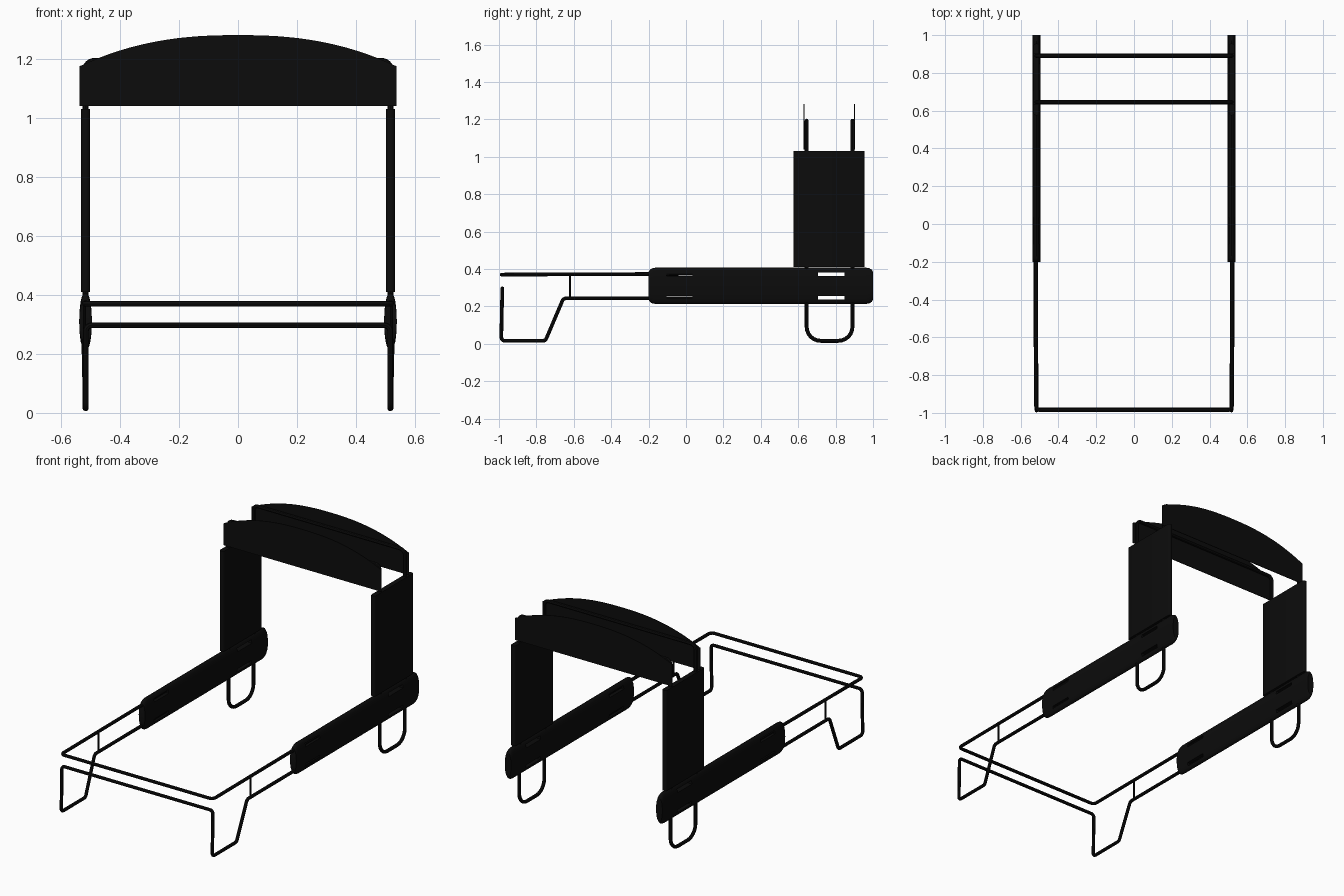
import bpy, bmesh, math
from mathutils import Vector

cube = bpy.data.objects.get("Cube")
if cube:
    bpy.data.objects.remove(cube, do_unlink=True)

black = bpy.data.materials.new("matte black")
black.use_nodes = True
black.diffuse_color = (0.0035, 0.0035, 0.0035, 1)
bsdf = next(n for n in black.node_tree.nodes if n.type == 'BSDF_PRINCIPLED')
bsdf.inputs["Base Color"].default_value = (0.0035, 0.0035, 0.0035, 1)
bsdf.inputs["Roughness"].default_value = 0.8

SIDE = 0.517  # x of the side frames


def activate(ob):
    bpy.ops.object.select_all(action='DESELECT')
    ob.select_set(True)
    bpy.context.view_layer.objects.active = ob


def add_mesh(name, bm, smooth=True):
    bmesh.ops.recalc_face_normals(bm, faces=bm.faces)
    me = bpy.data.meshes.new(name)
    bm.to_mesh(me)
    bm.free()
    me.materials.append(black)
    ob = bpy.data.objects.new(name, me)
    bpy.context.collection.objects.link(ob)
    if smooth:
        activate(ob)
        bpy.ops.object.shade_smooth_by_angle(angle=math.radians(40))
    return ob


def box(bm, center, size):
    verts = bmesh.ops.create_cube(bm, size=1)["verts"]
    for v in verts:
        v.co = Vector(center) + Vector(v.co[i] * size[i] for i in range(3))


def round_path(points, closed):
    """Points are (x, y, z, corner radius); corners become arcs."""
    out = []
    n = len(points)
    for i, p in enumerate(points):
        c, r = Vector(p[:3]), p[3]
        if r == 0 or (not closed and i in (0, n - 1)):
            out.append(c)
            continue
        a = (Vector(points[i - 1][:3]) - c).normalized()
        b = (Vector(points[(i + 1) % n][:3]) - c).normalized()
        half = a.angle(b) / 2
        center = c + (a + b).normalized() * r / math.sin(half)
        start = c + a * r / math.tan(half) - center
        axis = a.cross(b).normalized()
        sweep = math.pi - 2 * half
        end = c + b * r / math.tan(half) - center
        for k in range(7):
            t = k / 6
            out.append(center + (start * math.sin((1 - t) * sweep)
                       + end * math.sin(t * sweep)) / math.sin(sweep))
    return out


def tube(name, points, radius, closed=False):
    cu = bpy.data.curves.new(name, 'CURVE')
    cu.dimensions = '3D'
    cu.bevel_depth = radius
    cu.bevel_resolution = 2
    cu.use_fill_caps = True
    path = round_path(points, closed)
    sp = cu.splines.new('POLY')
    sp.points.add(len(path) - 1)
    for q, co in zip(sp.points, path):
        q.co = (*co, 1)
    sp.use_cyclic_u = closed
    cu.materials.append(black)
    ob = bpy.data.objects.new(name, cu)
    bpy.context.collection.objects.link(ob)
    activate(ob)
    bpy.ops.object.convert(target='MESH')
    bpy.ops.object.shade_smooth_by_angle(angle=math.radians(40))


def mirrored(half):
    """Complete a right-to-left path from its half on the +x side."""
    return half + [(-x, y, z, r) for x, y, z, r in reversed(half)]


# Tower frame: one closed loop with two U feet and two crossbars
U, TOP = 0.075, 1.193
near = [(SIDE, 0.645, TOP, 0.03), (SIDE, 0.645, 0.016, U),
        (SIDE, 0.89, 0.016, U), (SIDE, 0.89, TOP, 0.03)]
tube("tower_frame", mirrored(near), 0.0105, closed=True)

# Upper front rail
tube("upper_rail", mirrored([(0.519, 0.06, 0.374, 0),
                             (0.519, -0.986, 0.370, 0.025)]), 0.0098)

# Lower front rail with the bent front feet
tube("lower_rail", mirrored([(0.521, 0.06, 0.244, 0), (0.521, -0.655, 0.244, 0.025),
                             (0.516, -0.752, 0.016, 0.02), (0.516, -0.988, 0.016, 0.02),
                             (0.516, -0.982, 0.297, 0.02)]), 0.0098)

for label, s in (("left", 1), ("right", -1)):
    x = s * SIDE

    # Thin upright linking the two rails
    tube(label + "_rail_link", [(s * 0.52, -0.62, 0.244, 0), (s * 0.52, -0.62, 0.372, 0)], 0.005)

    # Padded side sleeve: oval section with rounded ends
    bm = bmesh.new()
    rings = []
    stations = [(-0.2, 0.76), (-0.193, 0.89), (-0.18, 0.97), (-0.162, 1),
                (0.962, 1), (0.98, 0.97), (0.993, 0.89), (1.0, 0.76)]
    for y, f in stations:
        ring = []
        for k in range(24):
            a = math.tau * k / 24
            cx, cz = math.cos(a), math.sin(a)
            px = 0.0215 * math.copysign(abs(cx) ** 0.8, cx)
            ring.append(bm.verts.new((x + px, y, 0.31 + 0.097 * cz * f)))
        rings.append(ring)
    for r0, r1 in zip(rings, rings[1:]):
        for k in range(24):
            j = (k + 1) % 24
            bm.faces.new((r0[k], r0[j], r1[j], r1[k]))
    bm.faces.new(rings[0])
    bm.faces.new(rings[-1])
    sleeve = add_mesh(label + "_side_sleeve", bm)

    # Slots through the sleeve
    bm = bmesh.new()
    for y in (-0.035, 0.777):
        for z in (0.372, 0.246):
            box(bm, (x, y, z), (0.1, 0.14, 0.021))
    cutter = add_mesh(label + "_slot_cutter", bm, smooth=False)
    mod = sleeve.modifiers.new("slots", 'BOOLEAN')
    mod.object = cutter
    mod.solver = 'EXACT'
    activate(sleeve)
    bpy.ops.object.modifier_apply(modifier=mod.name)
    bpy.data.objects.remove(cutter, do_unlink=True)

    # Upright fabric panel around the tower tubes
    bm = bmesh.new()
    box(bm, (x, 0.765, 0.72), (0.03, 0.38, 0.62))
    upright = [e for e in bm.edges if abs(e.verts[0].co.z - e.verts[1].co.z) > 0.1]
    bmesh.ops.bevel(bm, geom=upright, offset=0.012, segments=3, affect='EDGES', profile=0.5)
    add_mesh(label + "_tower_panel", bm)

# Arched header boards in front of and behind the crossbars
for name, y in (("front_header", 0.631), ("back_header", 0.901)):
    bm = bmesh.new()
    outline = [(-0.538, 1.04), (0.538, 1.04)]
    for k in range(33):
        px = 0.538 * (1 - k / 16)
        outline.append((px, 1.281 - 0.106 * (abs(px) / 0.538) ** 2.4))
    face = bm.faces.new([bm.verts.new((px, y - 0.002, pz)) for px, pz in outline])
    ext = bmesh.ops.extrude_face_region(bm, geom=[face])["geom"]
    for v in ext:
        if isinstance(v, bmesh.types.BMVert):
            v.co.y += 0.004
    add_mesh(name, bm)
